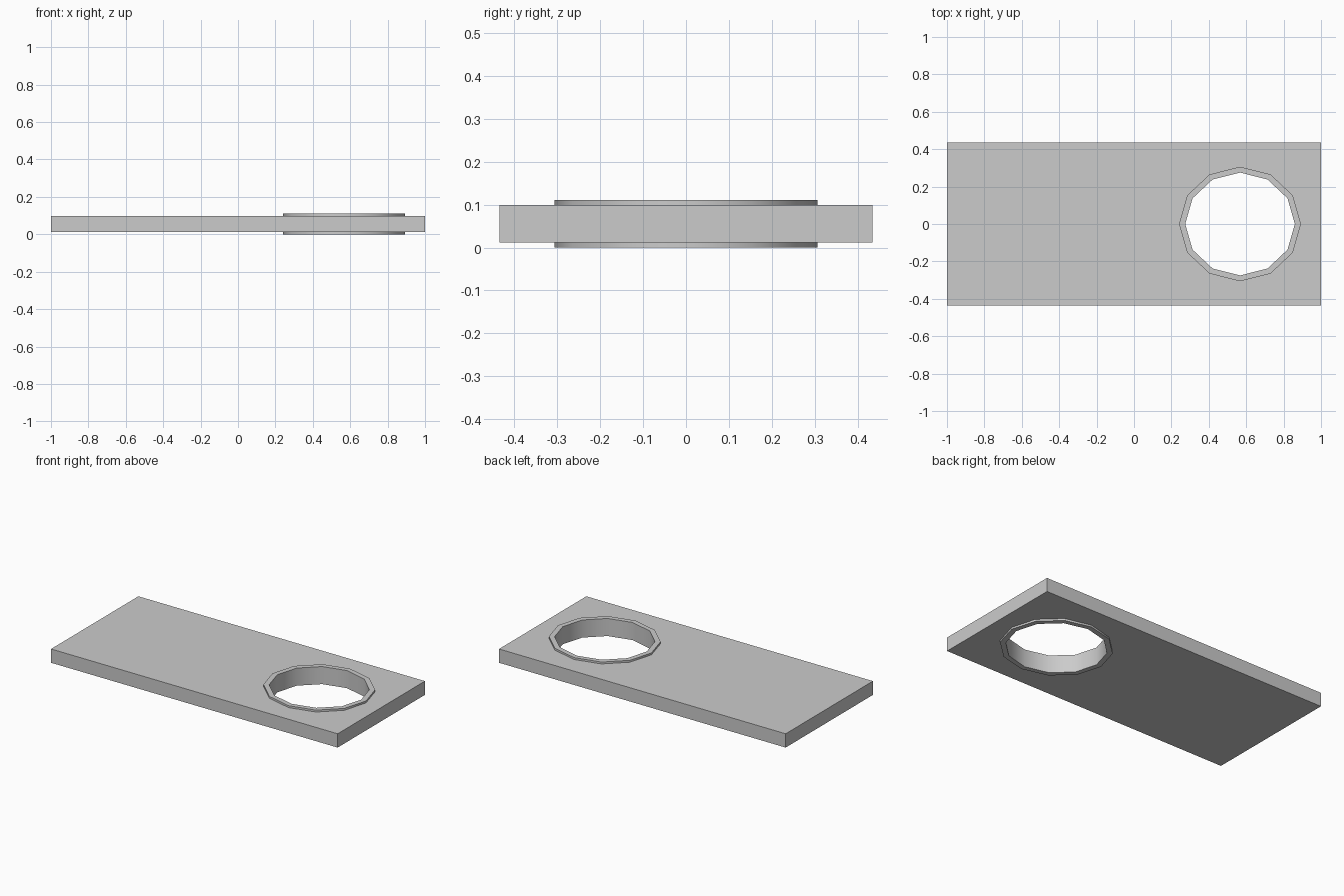
import bpy, bmesh, math

if "Cube" in bpy.data.objects:
    bpy.data.objects.remove(bpy.data.objects["Cube"])

CX = 0.567          # centre of the opening along x
SIDES = 12
TOP = 0.111         # overall height


def ellipse(bm, rx, ry, z):
    return [bm.verts.new((CX + rx * math.cos(2 * math.pi * i / SIDES),
                          ry * math.sin(2 * math.pi * i / SIDES), z))
            for i in range(SIDES)]


def add_object(name, bm):
    bmesh.ops.recalc_face_normals(bm, faces=bm.faces)
    mesh = bpy.data.meshes.new(name)
    bm.to_mesh(mesh)
    bm.free()
    obj = bpy.data.objects.new(name, mesh)
    bpy.context.collection.objects.link(obj)
    return obj


def activate(obj):
    bpy.ops.object.select_all(action='DESELECT')
    obj.select_set(True)
    bpy.context.view_layer.objects.active = obj


# Flat rectangular plate
bpy.ops.mesh.primitive_cube_add(size=1, location=(0, 0, TOP / 2))
plate = bpy.context.object
plate.name = "plate"
plate.scale = (2, 0.87, 0.087)
bpy.ops.object.transform_apply(location=True, scale=True)

# Opening through the plate, hidden inside the rim
bm = bmesh.new()
low, high = ellipse(bm, 0.31, 0.29, -0.1), ellipse(bm, 0.31, 0.29, 0.2)
bm.faces.new(low)
bm.faces.new(high)
for i in range(SIDES):
    j = (i + 1) % SIDES
    bm.faces.new((low[i], low[j], high[j], high[i]))
cutter = add_object("hole_cutter", bm)
cutter.hide_render = True
cut = plate.modifiers.new("hole", 'BOOLEAN')
cut.operation = 'DIFFERENCE'
cut.solver = 'EXACT'
cut.object = cutter
activate(plate)
bpy.ops.object.modifier_apply(modifier=cut.name)
bpy.data.objects.remove(cutter)

# Twelve-sided rim lining the opening, proud of both plate faces
bm = bmesh.new()
loops = [ellipse(bm, *p) for p in ((0.326, 0.306, 0), (0.326, 0.306, TOP),
                                   (0.293, 0.275, TOP), (0.293, 0.275, 0))]
for a, b in zip(loops, loops[1:] + loops[:1]):
    for i in range(SIDES):
        j = (i + 1) % SIDES
        bm.faces.new((a[i], a[j], b[j], b[i]))
rim = add_object("hole_rim", bm)
activate(rim)
bpy.ops.object.shade_smooth_by_angle(angle=math.radians(40))
